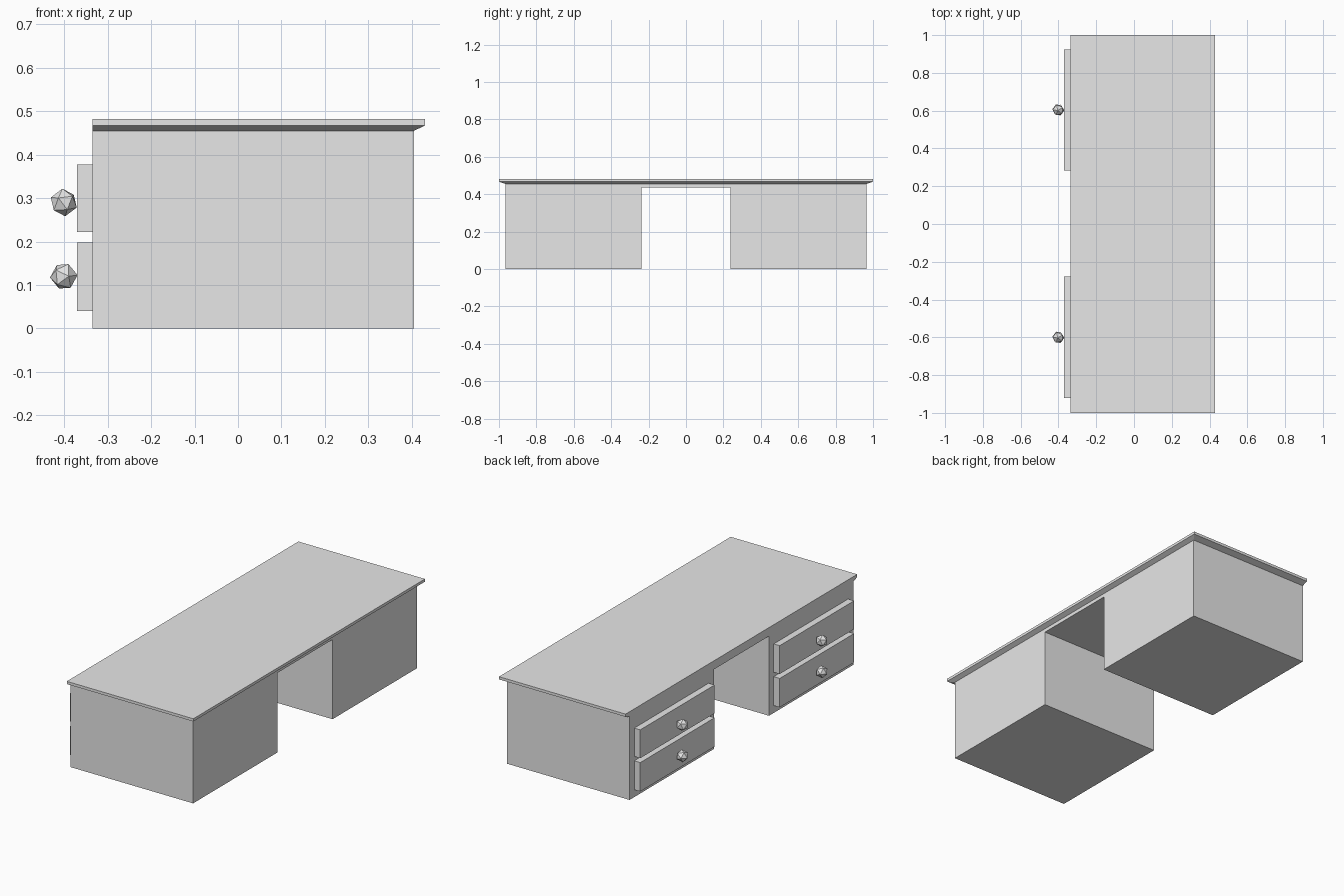
import bpy, bmesh
from mathutils import Matrix, Vector

cube = bpy.data.objects.get("Cube")
if cube:
    bpy.data.objects.remove(cube, do_unlink=True)

# Single light grey for the whole desk
GREY = (0.8, 0.8, 0.8, 1)
grey = bpy.data.materials.new("light grey")
grey.use_nodes = True
grey.diffuse_color = GREY
grey.node_tree.nodes["Principled BSDF"].inputs["Base Color"].default_value = GREY


def finish(name, bm):
    bmesh.ops.recalc_face_normals(bm, faces=bm.faces)
    mesh = bpy.data.meshes.new(name)
    bm.to_mesh(mesh)
    bm.free()
    mesh.materials.append(grey)
    obj = bpy.data.objects.new(name, mesh)
    bpy.context.collection.objects.link(obj)
    return obj


def loft(name, rings):
    """Skin a stack of matching rings and cap both ends."""
    bm = bmesh.new()
    loops = [[bm.verts.new(p) for p in ring] for ring in rings]
    for a, b in zip(loops, loops[1:]):
        for i in range(len(a)):
            j = (i + 1) % len(a)
            bm.faces.new((a[i], a[j], b[j], b[i]))
    bm.faces.new(loops[0])
    bm.faces.new(loops[-1])
    return finish(name, bm)


def rect(x0, x1, y0, y1, z):
    return [(x0, y0, z), (x1, y0, z), (x1, y1, z), (x0, y1, z)]


BACK, FRONT = -0.335, 0.405     # drawer side and plain side of the body
END, KNEE = 0.966, 0.238        # outer ends and kneehole sides
KNEE_TOP, BODY_TOP = 0.435, 0.455

# Body: kneehole profile extruded across the depth
half = [(END, BODY_TOP), (END, 0), (KNEE, 0), (KNEE, KNEE_TOP)]
profile = half + [(-y, z) for y, z in reversed(half)]
loft("desk_body", [[(x, y, z) for y, z in profile] for x in (BACK, FRONT)])

# Top board with a sloping underside, flush on the drawer side
loft("desk_top", [
    rect(BACK, FRONT, -END, END, BODY_TOP),
    rect(BACK, 0.43, -1, 1, 0.467),
    rect(BACK, 0.43, -1, 1, 0.482),
])

# Drawer fronts and faceted knobs on both pedestals
for side, y in (("left", 0.604), ("right", -0.6)):
    for level, z0, z1, knob_z, turn in (
        ("lower", 0.04, 0.198, 0.12, 0.5),
        ("upper", 0.222, 0.377, 0.29, 1.1),
    ):
        loft(f"{level}_{side}_drawer", [
            rect(-0.371, BACK, y - 0.321, y + 0.321, z) for z in (z0, z1)])
        bm = bmesh.new()
        bmesh.ops.create_icosphere(
            bm, subdivisions=1, radius=0.032,
            matrix=Matrix.Translation((-0.401, y, knob_z))
            @ Matrix.Rotation(turn, 4, Vector((1, 1, 0))))
        finish(f"{level}_{side}_knob", bm)
